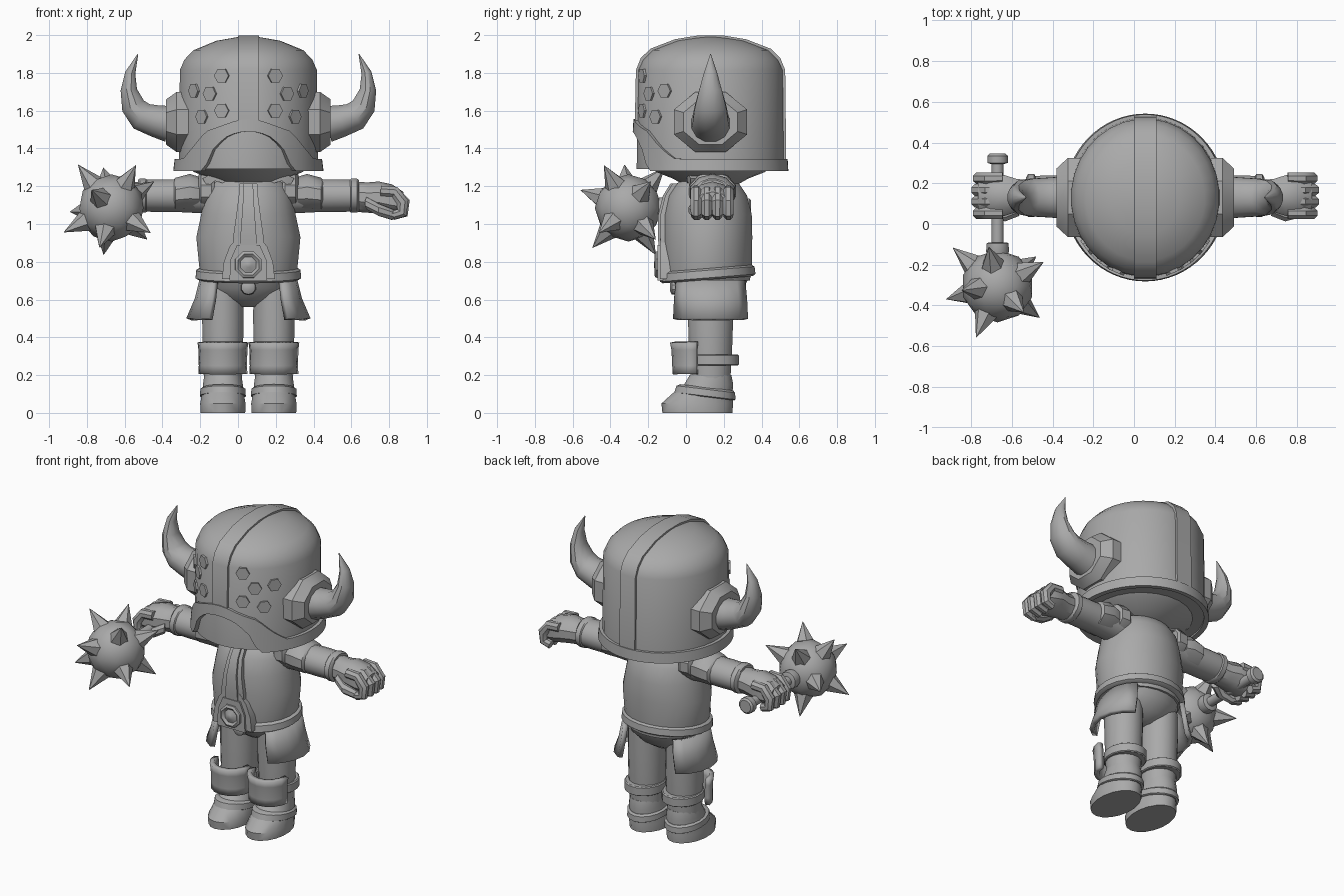
import bpy, bmesh, math
from mathutils import Vector

if "Cube" in bpy.data.objects:
    bpy.data.objects.remove(bpy.data.objects["Cube"])

CX = 0.055                       # body centre line
GREY = bpy.data.materials.new("plain_grey")
GREY.diffuse_color = (0.4, 0.4, 0.4, 1)
GREY.use_nodes = True
GREY.node_tree.nodes["Principled BSDF"].inputs["Base Color"].default_value = GREY.diffuse_color
X, Y, Z = Vector((1, 0, 0)), Vector((0, 1, 0)), Vector((0, 0, 1))


def finish(name, bm, mirror=False, solid=0):
    bmesh.ops.recalc_face_normals(bm, faces=bm.faces)
    me = bpy.data.meshes.new(name)
    bm.to_mesh(me)
    bm.free()
    me.materials.append(GREY)
    ob = bpy.data.objects.new(name, me)
    bpy.context.collection.objects.link(ob)
    ob.location.x = CX
    if solid:
        m = ob.modifiers.new("thickness", 'SOLIDIFY')
        m.thickness, m.offset = solid, 0
    if mirror:
        m = ob.modifiers.new("mirror", 'MIRROR')
        m.use_mirror_merge = False
    return ob


def skin(bm, rows, closed=True):
    for a, b in zip(rows, rows[1:]):
        n = len(a)
        for i in range(n if closed else n - 1):
            j = (i + 1) % n
            bm.faces.new((a[i], a[j], b[j], b[i]))


def loft(name, pts, n=16, u=X, axis=None, mirror=False, tilt=0):
    """Elliptical rings (x, y, z, ru, rv) joined along a path; n=4 gives boxes."""
    bm, rows = bmesh.new(), []
    k = 1 / math.cos(math.pi / 4) if n == 4 else 1
    for i, p in enumerate(pts):
        c = Vector(p[:3])
        t = axis or (Vector(pts[min(i + 1, len(pts) - 1)][:3]) - Vector(pts[max(i - 1, 0)][:3])).normalized()
        v = t.cross(u).normalized()
        row = []
        for s in range(n):
            a = 2 * math.pi * (s + 0.5) / n
            q = c + u * (k * p[3] * math.cos(a)) + v * (k * p[4] * math.sin(a))
            q.z += tilt * (q.y - c.y)
            row.append(bm.verts.new(q))
        rows.append(row)
    skin(bm, rows)
    bm.faces.new(rows[0])
    bm.faces.new(rows[-1])
    return finish(name, bm, mirror)


def panel(name, rows, a0, a1, n, thick, mirror=False):
    """Curved plate: arcs of (cx, cy, z, rx, ry) between two angles."""
    bm, grid = bmesh.new(), []
    for cx, cy, z, rx, ry in rows:
        angs = [math.radians(a0 + (a1 - a0) * i / n) for i in range(n + 1)]
        grid.append([bm.verts.new((cx + rx * math.cos(a), cy + ry * math.sin(a), z)) for a in angs])
    skin(bm, grid, False)
    return finish(name, bm, mirror, thick)


def prism(name, outline, y0, y1, mirror=False):
    bm = bmesh.new()
    rows = [[bm.verts.new((x, y, z)) for x, z in outline] for y in (y0, y1)]
    skin(bm, rows)
    bm.faces.new(rows[0])
    bm.faces.new(rows[1])
    return finish(name, bm, mirror)


def interp(x, table):
    for (x0, z0), (x1, z1) in zip(table, table[1:]):
        if x <= x1:
            return z0 + (z1 - z0) * (x - x0) / (x1 - x0)
    return table[-1][1]


# Helmet dome and the underside of the head
HY, HX, HR = 0.13, 0.37, 0.393
dome = [(1.0, 1.29), (0.985, 1.815), (0.92, 1.87), (0.79, 1.92), (0.46, 1.97), (0.15, 1.99), (0.01, 1.992)]
loft("helmet", [(0, HY, z, HX * f, HR * f) for f, z in dome], 32, axis=Z)
loft("head_underside", [(0, HY, z, r, r) for z, r in ((1.32, .34), (1.275, .29), (1.24, .2), (1.2, .13))], 24, axis=Z)

# Helmet rim that rises into an arched brow at the front
low = [(0, 1.49), (.06, 1.485), (.13, 1.455), (.19, 1.39), (.235, 1.28), (.5, 1.28)]
high = [(0, 1.555), (.06, 1.55), (.23, 1.49), (.35, 1.345), (.5, 1.345)]
bm, rows = bmesh.new(), []
for i in range(64):
    a = 2 * math.pi * i / 64
    s, c = math.sin(a), -math.cos(a)
    ax = abs(s) * 0.395 if c < 0 else 0.5
    lo, hi = interp(ax, low), interp(ax, high)
    rows.append([bm.verts.new((rx * s, HY + ry * c, z)) for rx, ry, z in
                 ((.365, .385, lo), (.398, .412, lo), (.39, .408, hi), (.36, .38, hi))])
skin(bm, rows + rows[:1])
finish("helmet_rim", bm)

# Raised crest band over the helmet
side = [(HR * f + .008, z + (.008 if f < .95 else 0)) for f, z in dome[1:-1]]
path = [(HR + .008, 1.53)] + side
bm, rows = bmesh.new(), []
for y, z in [(-r, z) for r, z in path] + [(r, z) for r, z in reversed([(HR + .008, 1.31)] + side)]:
    k = 0.95
    rows.append([bm.verts.new(p) for p in ((-.055, HY + y, z), (.055, HY + y, z),
                 (.055, HY + y * k, 1.3 + (z - 1.3) * k), (-.055, HY + y * k, 1.3 + (z - 1.3) * k))])
skin(bm, rows)
bm.faces.new(rows[0])
bm.faces.new(rows[-1])
finish("helmet_crest", bm)

# Small hexagonal studs on the helmet front
for x, z in ((.142, 1.785), (.205, 1.69), (.29, 1.705), (.248, 1.568), (.142, 1.60)):
    a = math.asin(x / HX)
    nrm = Vector((math.sin(a) / HX, -math.cos(a) / HR, 0)).normalized()
    c = Vector((x, HY - HR * math.cos(a), z))
    ends = [tuple(c + nrm * d) + (r, r) for d, r in ((-.02, .042), (.005, .042))]
    loft("hex_stud", ends, 6, u=Z, axis=nrm, mirror=True)

# Ear flanges and horns
loft("horn_flange", [(.30, HY, 1.54, .21, .172), (.38, HY, 1.54, .21, .172), (.435, HY, 1.54, .155, .13)],
     8, u=Y, axis=X, mirror=True)
loft("horn", [(.42, HY, 1.53, .105, .1), (.49, HY, 1.545, .1, .088), (.565, HY, 1.57, .095, .08),
              (.61, HY, 1.625, .085, .066), (.633, HY, 1.71, .062, .045), (.625, HY, 1.80, .036, .028),
              (.585, HY, 1.90, .002, .002)], 12, u=Y, mirror=True)

# Torso, hips, belt and collar
loft("torso", [(0, .115, z, rx, ry) for z, rx, ry in
     ((.70, .25, .225), (.77, .262, .235), (.93, .278, .238), (1.05, .252, .235),
      (1.15, .235, .21), (1.21, .2, .17), (1.25, .14, .12))], 24, axis=Z)
loft("hips", [(0, .13, z, rx, ry) for z, rx, ry in
     ((.56, .05, .06), (.60, .17, .12), (.66, .225, .18), (.73, .24, .21))], 20, axis=Z)
loft("belt", [(0, .115, z, rx, ry) for z, rx, ry in
     ((.705, .265, .24), (.715, .282, .255), (.755, .278, .25), (.765, .262, .235))], 24, axis=Z, tilt=.08)
loft("collar", [(0, .115, z, r, r) for z, r in ((1.2, .13), (1.215, .155), (1.25, .165), (1.265, .14))], 20, axis=Z)

# Front tabard strips, buckle and its backing
for name, w, d in (("tabard", .085, .01), ("tabard_centre", .045, .022)):
    loft(name, [(0, y - d + .02, z, w * k, .02) for y, z, k in
         ((-.115, .80, 1), (-.127, .93, .95), (-.125, 1.05, .75), (-.1, 1.15, .6), (-.06, 1.215, .55))],
         4, axis=Z)
prism("buckle_backing", [(-.14, .71), (.14, .71), (.13, .80), (.10, .88), (.05, .94), (-.05, .94), (-.10, .88), (-.13, .80)], -.138, -.06)
prism("buckle_plate", [(-.10, .70), (.10, .70), (.095, .81), (.06, .89), (-.06, .89), (-.095, .81)], -.15, -.08)
loft("buckle_ring", [(0, y, .785, r, r) for y, r in
     ((-.12, .078), (-.16, .075), (-.168, .06), (-.155, .045), (-.158, .035), (-.17, .015))], 8, axis=Y)
loft("belt_pendant", [(0, y, .665, r, r) for y, r in ((-.04, .042), (-.075, .038), (-.085, .02))], 10, axis=Y)

# Shoulder guards, arms and cuffs
AY, AZ = .14, 1.15
def arm(name, prof, n=16):
    loft(name, [(x, AY, z, ry, rz) for x, z, ry, rz in prof], n, u=Y, axis=X, mirror=True)
arm("arm", [(.15, 1.15, .1, .1), (.38, AZ, .098, .088), (.46, AZ, .1, .088), (.56, AZ, .098, .086)])
arm("shoulder_guard", [(.18, 1.17, .12, .10), (.195, 1.175, .13, .105), (.25, 1.175, .125, .1), (.265, 1.17, .1, .09)], 10)
arm("sleeve_cuff", [(.26, 1.16, .11, .09), (.31, 1.165, .125, .1), (.385, 1.155, .118, .09), (.395, 1.155, .1, .08)], 10)
arm("wrist_cuff", [(.535, AZ, .09, .085), (.545, AZ, .107, .092), (.575, AZ, .107, .092), (.585, AZ, .09, .085)])
loft("shoulder_strap", [(.12, .115, 1.235, .11, .022), (.18, .115, 1.25, .11, .022), (.23, .125, 1.22, .1, .025)],
     4, u=Y, mirror=True)

# Fists
arm("palm", [(.56, 1.145, .08, .08), (.63, 1.14, .085, .08), (.69, 1.14, .105, .085), (.76, 1.125, .105, .085),
             (.82, 1.11, .09, .06)], 10)
for i in range(4):
    y = .053 + i * .057
    e = -.008 if i in (0, 3) else 0
    loft("finger", [(.70, y, 1.175, .03, .03), (.775, y, 1.17, .031, .032), (.825 + e, y, 1.115, .031, .034),
                    (.82 + e, y, 1.06, .03, .032), (.765, y, 1.045, .026, .026)], 8, u=Y, mirror=True)
loft("thumb", [(.63, .07, 1.11, .035, .035), (.69, .045, 1.075, .035, .035), (.76, .06, 1.05, .03, .03),
               (.79, .08, 1.05, .015, .015)], 8, u=Z, mirror=True)

# Hip plates
panel("hip_plate", [(.12, .13, .70, .125, .19), (.12, .13, .60, .15, .2), (.12, .13, .495, .195, .205)],
      -66, 66, 6, .03, True)

# Legs, knee guards and boots
LX = .135
def leg(name, prof, n=16, tilt=0):
    loft(name, [(LX, y, z, rx, ry) for y, z, rx, ry in prof], n, axis=Z, mirror=True, tilt=tilt)
leg("leg", [(.13, .15, .1, .105), (.13, .3, .108, .115), (.13, .5, .112, .122), (.13, .66, .11, .125)])
leg("knee_strap", [(.145, .25, .115, .13), (.145, .255, .122, .137), (.145, .305, .122, .137), (.145, .31, .115, .13)])
panel("knee_guard", [(LX, .06, .205, .115, .115), (LX, .06, .25, .113, .118), (LX, .06, .335, .115, .122),
                     (LX, .06, .375, .12, .13)], 180, 360, 8, .03, True)
leg("boot", [(.06, 0, .12, .185), (.06, .05, .122, .19), (.085, .10, .112, .16), (.12, .15, .107, .13),
             (.13, .20, .1, .11)], 18)
leg("boot_band", [(.10, .085, .115, .155), (.10, .09, .123, .162), (.105, .125, .121, .155), (.11, .135, .105, .14)],
    18, tilt=-.12)

# Mace: shaft, pommel, collar, ball and spikes
MX, MZ, BY = -.67 - CX, 1.085, -.305
def mace(name, prof, n=12):
    loft(name, [(MX, y, MZ, r, r) for y, r in prof], n, axis=Y)
mace("mace_shaft", [(.32, .03), (-.2, .03)])
mace("mace_pommel", [(.295, .035), (.3, .052), (.335, .052), (.345, .04)])
mace("mace_collar", [(-.09, .045), (-.095, .056), (-.135, .058), (-.16, .05)])
bm = bmesh.new()
bmesh.ops.create_icosphere(bm, subdivisions=2, radius=.178)
bmesh.ops.translate(bm, verts=bm.verts, vec=(MX, BY, MZ))
finish("mace_ball", bm)
ball = Vector((MX, BY, MZ))
for t in ((-.17, -.02, .22), (-.04, .18, .2), (.21, .11, .13), (.22, -.165, -.14), (-.04, .14, -.24),
          (-.235, -.06, -.12), (-.21, .18, -.02), (-.1, -.24, .09), (-.06, -.18, -.2), (.12, -.12, .21), (.17, .13, -.15)):
    d = Vector(t).normalized()
    u = d.orthogonal().normalized()
    loft("mace_spike", [tuple(ball + d * k) + (r, r) for k, r in ((.15, .062), (.29, .001))], 6, u=u, axis=d)

# Smooth rounded forms, keep hard edges
for ob in bpy.data.objects:
    ob.select_set(True)
bpy.context.view_layer.objects.active = bpy.data.objects["helmet"]
bpy.ops.object.shade_smooth_by_angle(angle=math.radians(35))
